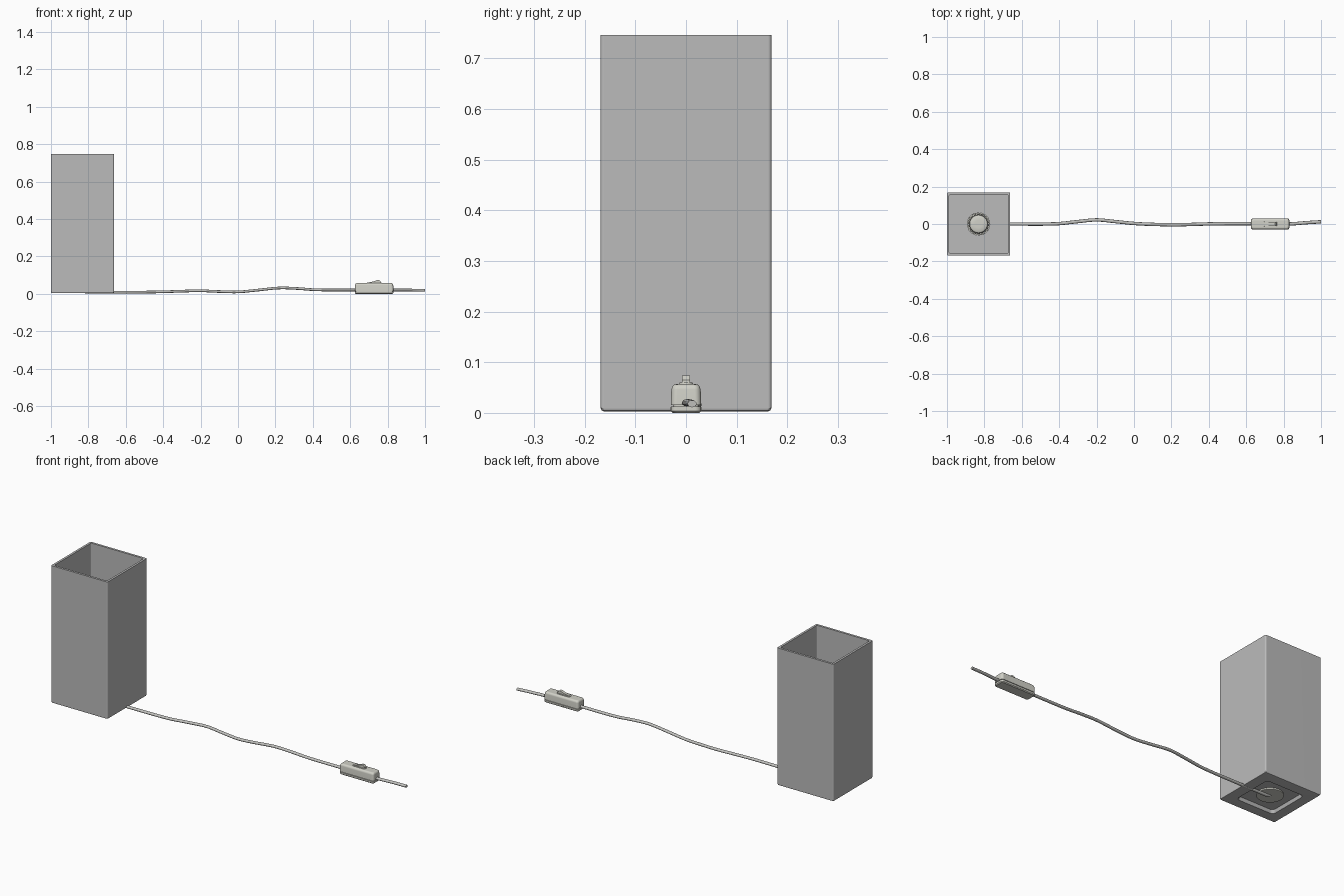
import bpy, bmesh, math
from mathutils import Vector

if "Cube" in bpy.data.objects:
    bpy.data.objects.remove(bpy.data.objects["Cube"])

CX = -0.831          # centre of the lamp body


def material(name, rgb):
    m = bpy.data.materials.new(name)
    m.diffuse_color = (*rgb, 1)
    m.use_nodes = True
    m.node_tree.nodes["Principled BSDF"].inputs["Base Color"].default_value = m.diffuse_color
    return m


GREY = material("matte grey", (0.50, 0.50, 0.50))
CREAM = material("pale cream plastic", (0.64, 0.64, 0.58))
CORD = material("cord grey", (0.52, 0.52, 0.50))


def finish(name, bm, mat, angle=30):
    """Turn a bmesh into a smooth-by-angle object with flat-looking big faces."""
    bmesh.ops.recalc_face_normals(bm, faces=bm.faces)
    me = bpy.data.meshes.new(name)
    bm.to_mesh(me)
    bm.free()
    ob = bpy.data.objects.new(name, me)
    me.materials.append(mat)
    bpy.context.collection.objects.link(ob)
    bpy.ops.object.select_all(action='DESELECT')
    ob.select_set(True)
    bpy.context.view_layer.objects.active = ob
    bpy.ops.object.shade_smooth_by_angle(angle=math.radians(angle))
    wn = ob.modifiers.new("weighted_normals", 'WEIGHTED_NORMAL')
    wn.keep_sharp = True
    return ob


def loft(name, rings, mat, closed=False, angle=30):
    """Skin a list of equal-length point rings into one mesh."""
    bm = bmesh.new()
    vs = [[bm.verts.new(p) for p in r] for r in rings]
    n = len(vs[0])
    pairs = list(zip(vs, vs[1:])) + ([(vs[-1], vs[0])] if closed else [])
    for a, b in pairs:
        for i in range(n):
            j = (i + 1) % n
            bm.faces.new((a[i], a[j], b[j], b[i]))
    if not closed:
        bm.faces.new(vs[0][::-1])
        bm.faces.new(vs[-1])
    return finish(name, bm, mat, angle)


def rounded(hx, hy, r, z, cx=CX, seg=8):
    """Rounded rectangle ring; a circle when r equals both half sizes."""
    pts = []
    for k, (sx, sy) in enumerate([(1, 1), (-1, 1), (-1, -1), (1, -1)]):
        for s in range(seg + 1):
            a = math.pi / 2 * (k + s / seg)
            pts.append((cx + sx * (hx - r) + r * math.cos(a),
                        sy * (hy - r) + r * math.sin(a), z))
    return pts


def circle(r, z, n=48):
    return [(CX + r * math.cos(2 * math.pi * i / n),
             r * math.sin(2 * math.pi * i / n), z) for i in range(n)]


# Square shade: outer wall, recessed underside with round hole, inner floor and wall
shade_profile = [(0.169, 0.007, 0.746), (0.169, 0.007, 0.010), (0.1665, 0.007, 0.005),
                 (0.162, 0.007, 0.003), (0.112, 0.020, 0.003), (0.106, 0.018, 0.020),
                 (0.060, 0.0599, 0.020), (0.060, 0.0599, 0.040), (0.157, 0.006, 0.040),
                 (0.157, 0.006, 0.746)]
loft("shade", [rounded(h, h, r, z) for h, r, z in shade_profile], GREY, closed=True)

# Lamp holder: nut below the floor, body and domed top
loft("lamp_holder", [circle(r, z) for r, z in
     [(0.060, 0.011), (0.064, 0.013), (0.064, 0.020), (0.056, 0.020), (0.056, 0.041),
      (0.050, 0.044), (0.050, 0.150), (0.047, 0.156), (0.040, 0.160), (0.020, 0.162)]],
     CREAM)

# Toothed collar round the holder
bm = bmesh.new()
n = 72
ring = []
for i in range(n):
    a = 2 * math.pi * i / n
    r = 0.060 if i % 4 < 2 else 0.053
    ring.append(bm.verts.new((CX + r * math.cos(a), r * math.sin(a), 0.105)))
face = bm.faces.new(ring)
ext = bmesh.ops.extrude_face_region(bm, geom=[face])
bmesh.ops.translate(bm, vec=(0, 0, 0.03),
                    verts=[v for v in ext["geom"] if isinstance(v, bmesh.types.BMVert)])
finish("toothed_collar", bm, CREAM, 20)

# Flat twin cord, swept along a smooth path
path = [Vector(p) for p in [
    (-0.845, 0, 0.022), (-0.82, 0, 0.010), (-0.76, 0, 0.008), (-0.66, 0, 0.008),
    (-0.42, 0.001, 0.010), (-0.30, 0.013, 0.014), (-0.20, 0.022, 0.016),
    (-0.10, 0.013, 0.012), (0.0, 0.003, 0.010), (0.10, -0.002, 0.019),
    (0.22, -0.004, 0.031), (0.32, -0.002, 0.028), (0.42, 0.001, 0.021),
    (0.62, 0.002, 0.020), (0.84, 0.001, 0.020), (0.92, 0.007, 0.020),
    (1.0, 0.012, 0.018)]]
ext_path = [2 * path[0] - path[1]] + path + [2 * path[-1] - path[-2]]
samples = []
for i in range(1, len(ext_path) - 2):
    p0, p1, p2, p3 = ext_path[i - 1:i + 3]
    m1 = (p2 - p0) * ((p2.x - p1.x) / (p2.x - p0.x))
    m2 = (p3 - p1) * ((p2.x - p1.x) / (p3.x - p1.x))
    for s in range(6):
        t = s / 6
        samples.append((2*t**3 - 3*t*t + 1) * p1 + (t**3 - 2*t*t + t) * m1
                       + (3*t*t - 2*t**3) * p2 + (t**3 - t*t) * m2)
samples.append(path[-1])
loft("cord", [[(p.x, p.y + 0.009 * math.cos(a), p.z + 0.007 * math.sin(a))
               for a in [2 * math.pi * k / 12 for k in range(12)]] for p in samples],
     CORD, angle=50)

# Inline switch: lower and upper case halves with a seam between
SX = 0.728
loft("switch_base", [rounded(hx, hy, r, z, SX, 5) for hx, hy, r, z in
     [(0.099, 0.026, 0.010, 0.0), (0.103, 0.030, 0.012, 0.004),
      (0.103, 0.030, 0.012, 0.013), (0.098, 0.025, 0.009, 0.013),
      (0.098, 0.025, 0.009, 0.016)]], CREAM, angle=35)
loft("switch_cover", [rounded(hx, hy, r, z, SX, 5) for hx, hy, r, z in
     [(0.103, 0.030, 0.012, 0.016), (0.102, 0.029, 0.012, 0.046),
      (0.100, 0.027, 0.011, 0.052), (0.096, 0.023, 0.009, 0.056),
      (0.091, 0.018, 0.007, 0.057)]], CREAM, angle=35)

# Raised oval surround for the rocker
loft("rocker_surround", [rounded(hx, hy, r, z, SX, 6) for hx, hy, r, z in
     [(0.040, 0.014, 0.0139, 0.055), (0.039, 0.013, 0.0129, 0.060),
      (0.036, 0.010, 0.0099, 0.060), (0.036, 0.010, 0.0099, 0.054)]],
     CREAM, closed=True)

# Tilted rocker
rocker = [(0.694, 0.050), (0.764, 0.050), (0.763, 0.065), (0.753, 0.074),
          (0.743, 0.073), (0.725, 0.066), (0.694, 0.060)]
loft("rocker", [[(x, y, z) for x, z in rocker] for y in (-0.008, 0.008)], CREAM, angle=20)

# Small grip ribs along both lower sides of the switch
bm = bmesh.new()
for side in (-1, 1):
    for i in range(8):
        v = bmesh.ops.create_cube(bm, size=1)["verts"]
        bmesh.ops.scale(bm, vec=(0.008, 0.002, 0.007), verts=v)
        bmesh.ops.translate(bm, vec=(SX - 0.077 + i * 0.022, side * 0.0295, 0.008), verts=v)
finish("switch_ribs", bm, CREAM)
